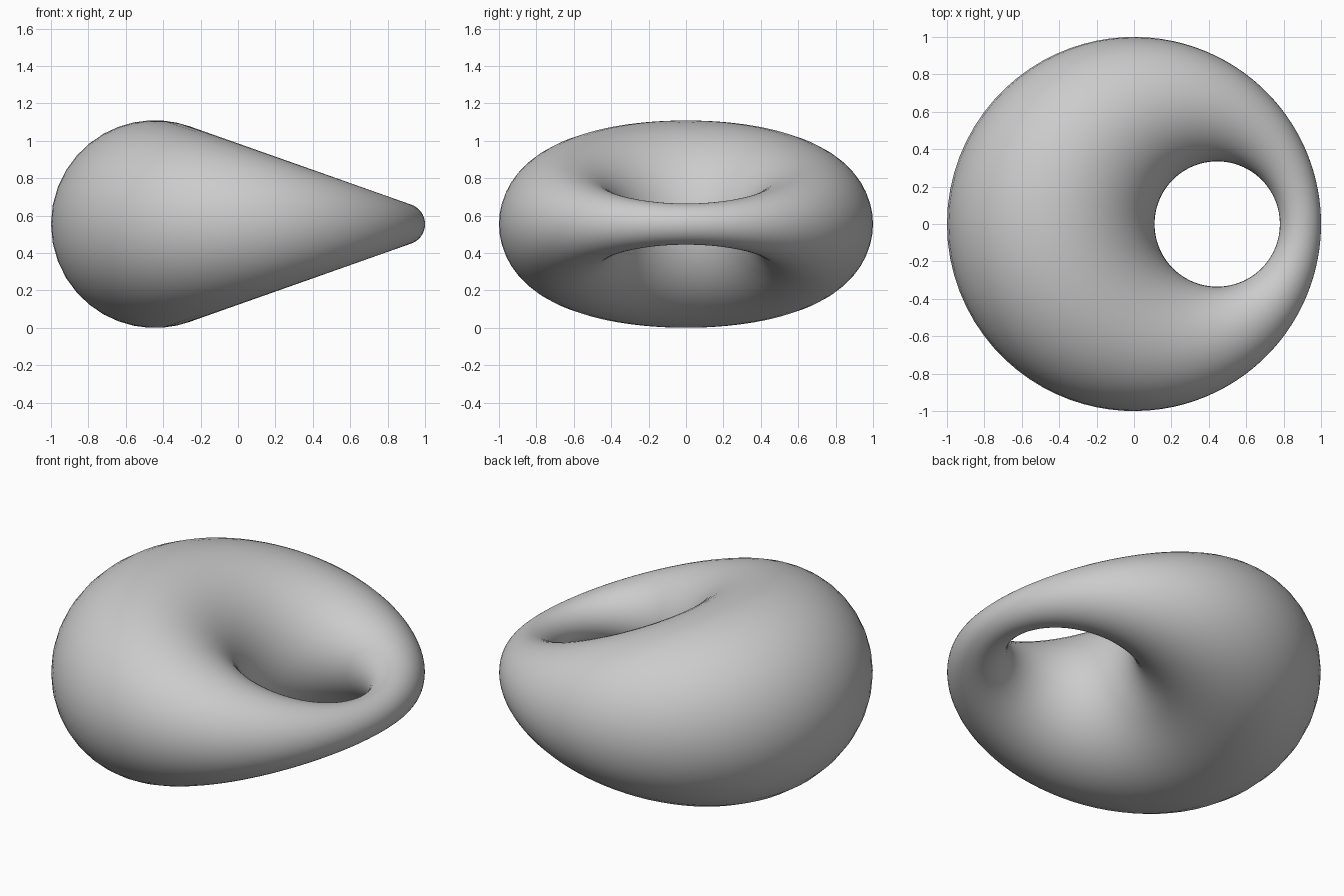
import bpy, bmesh
from math import sin, cos, sqrt, pi

if "Cube" in bpy.data.objects:
    bpy.data.objects.remove(bpy.data.objects["Cube"])

# Ring cyclide: a torus whose tube swells on the left and thins on the right
A, C, D = 0.6675, 0.2225, 0.3325
B = sqrt(A * A - C * C)
NU, NV = 96, 48
MID_Z = C + D


def surface_point(u, v):
    w = A - C * cos(u) * cos(v)
    x = (D * (C - A * cos(u) * cos(v)) + B * B * cos(u)) / w + C
    y = B * sin(u) * (A - D * cos(v)) / w
    z = B * sin(v) * (C * cos(u) - D) / w + MID_Z
    return x, y, z


# Closed grid of tube rings
bm = bmesh.new()
grid = [[bm.verts.new(surface_point(2 * pi * i / NU, 2 * pi * j / NV))
         for j in range(NV)] for i in range(NU)]
for i in range(NU):
    n = (i + 1) % NU
    for j in range(NV):
        k = (j + 1) % NV
        bm.faces.new((grid[i][j], grid[n][j], grid[n][k], grid[i][k]))
bmesh.ops.recalc_face_normals(bm, faces=bm.faces)
for f in bm.faces:
    f.smooth = True

mesh = bpy.data.meshes.new("tapered_ring")
bm.to_mesh(mesh)
bm.free()

# Plain grey
grey = bpy.data.materials.new("grey")
grey.diffuse_color = (0.6, 0.6, 0.6, 1)
grey.use_nodes = True
grey.node_tree.nodes["Principled BSDF"].inputs["Base Color"].default_value = grey.diffuse_color
mesh.materials.append(grey)
ring = bpy.data.objects.new("tapered_ring", mesh)
bpy.context.collection.objects.link(ring)
